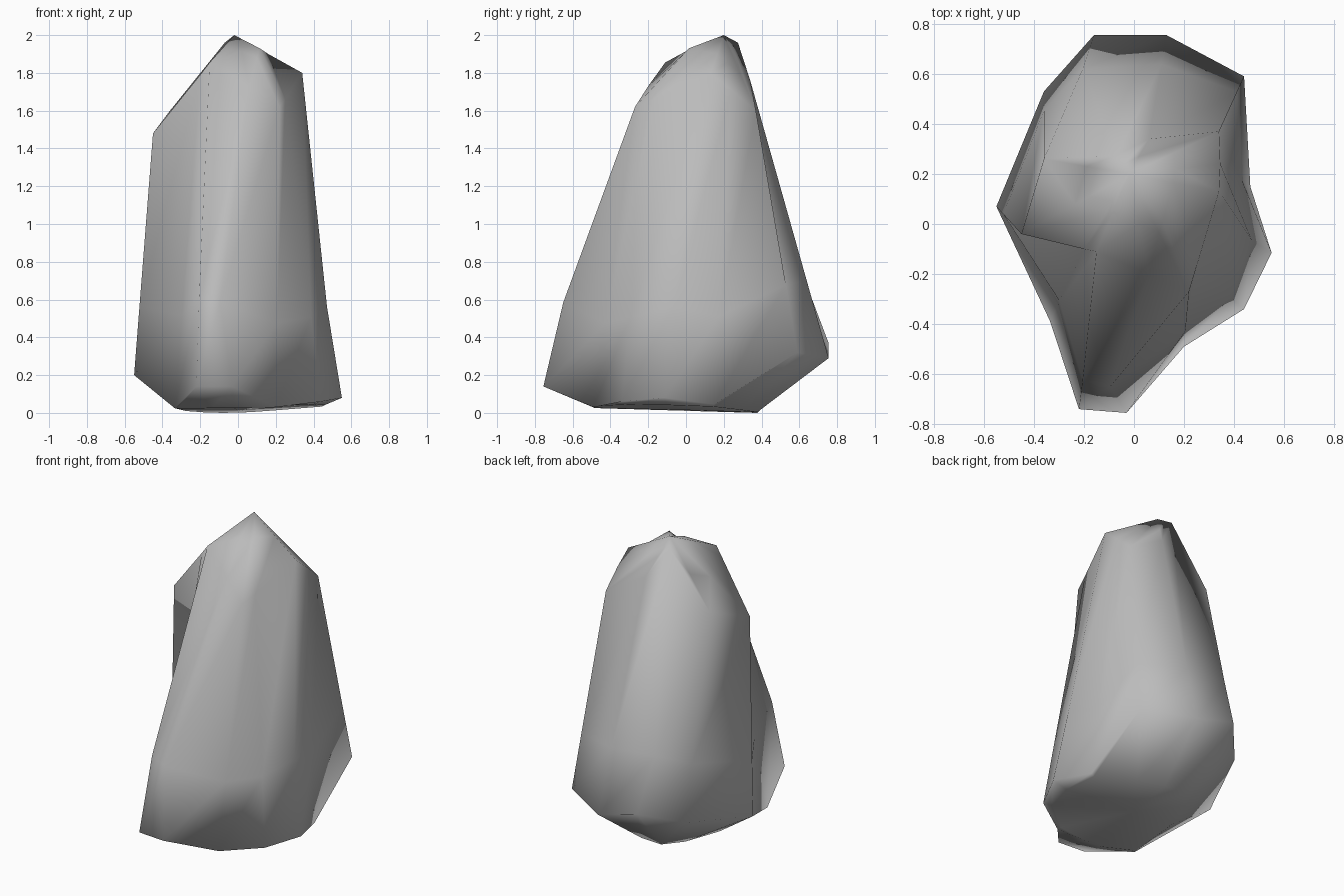
import bpy
import bmesh
from mathutils import Vector

cube = bpy.data.objects.get("Cube")
if cube:
    bpy.data.objects.remove(cube, do_unlink=True)


def make_material(name, colour):
    material = bpy.data.materials.new(name)
    material.use_nodes = True
    material.diffuse_color = colour
    material.node_tree.nodes["Principled BSDF"].inputs["Base Color"].default_value = colour
    return material


def add_ring(bm, points):
    return [bm.verts.new(point) for point in points]


def bridge(bm, lower, upper):
    # Join two rings with triangles, so the ridges lean one way
    for i in range(len(lower)):
        j = (i + 1) % len(lower)
        bm.faces.new((lower[i], lower[j], upper[j]))
        bm.faces.new((lower[i], upper[j], upper[i]))


def fan(bm, ring, tip):
    for i in range(len(ring)):
        bm.faces.new((ring[i], ring[(i + 1) % len(ring)], tip))


# Widest outline near the ground, counter-clockwise from the front spur
skirt = [Vector(p) for p in (
    (-.22, -.74, .14), (-.03, -.755, .14), (.2, -.49, .03), (.44, -.34, .06),
    (.55, -.115, .08), (.465, .15, .045), (.44, .59, .32), (.13, .755, .29),
    (-.16, .755, .37), (-.36, .53, .28), (-.55, .07, .2), (-.335, -.39, .025))]

# Matching outline where the walls turn over into the crown
shoulder = [Vector(p) for p in (
    (-.15, -.11, 1.855), (.06, -.2, 1.73), (.22, -.27, 1.62), (.25, -.17, 1.66),
    (.34, .13, 1.8), (.345, .24, 1.71), (.34, .37, 1.6), (.06, .34, 1.76),
    (-.07, .275, 1.96), (-.36, .26, 1.6), (-.45, -.04, 1.48), (-.2, -.1, 1.79))]

# Shifts at the waist: front spur, left wall and the leaning back ridge
shift = {0: (-.005, -.06, 0), 1: (-.09, -.05, 0), 4: (-.02, -.02, 0),
         8: (-.07, 0, -.09)}

# Extra height on the crown over the front left
swell = {1: .05, 2: .07, 3: .1}
peak = Vector((-.02, .2, 2))

# Underside tucks in more where the skirt sits higher
sole = []
for p in skirt:
    tuck = min(.96, max(.5, 1.1 - 3.3 * p.z))
    x, y = p.x * tuck, p.y * tuck
    sole.append(Vector((x, y, max(0, .011 - .03 * y) + .06 * max(0, x))))

# Waist follows the walls, with the shifts added
waist = []
for i, (low, high) in enumerate(zip(skirt, shoulder)):
    waist.append(low.lerp(high, .28) + Vector(shift.get(i, (0, 0, 0))))

# Crown runs up to the peak
crown = []
for i, p in enumerate(shoulder):
    crown.append(p.lerp(peak, .5) + Vector((0, 0, swell.get(i, 0))))

bm = bmesh.new()
rings = [add_ring(bm, points) for points in (sole, skirt, waist, shoulder, crown)]
for lower, upper in zip(rings, rings[1:]):
    bridge(bm, lower, upper)
fan(bm, rings[-1], bm.verts.new(peak))
fan(bm, rings[0], bm.verts.new((0, 0, .015)))
bmesh.ops.recalc_face_normals(bm, faces=bm.faces)
for face in bm.faces:
    face.smooth = True

mesh = bpy.data.meshes.new("rock")
bm.to_mesh(mesh)
bm.free()
mesh.materials.append(make_material("stone grey", (.5, .5, .5, 1)))
rock = bpy.data.objects.new("rock", mesh)
bpy.context.collection.objects.link(rock)
